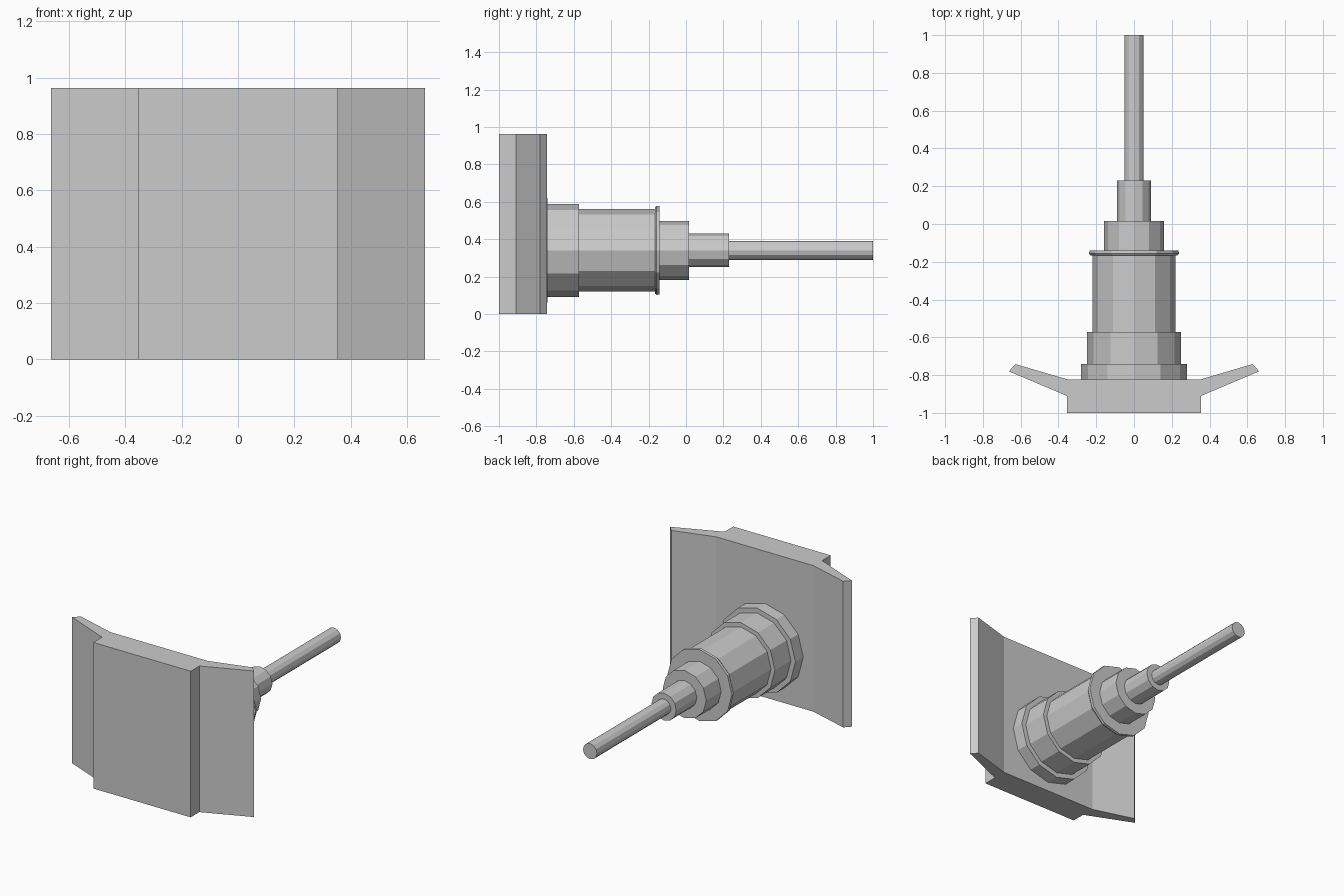
import bpy, bmesh, math

if "Cube" in bpy.data.objects:
    bpy.data.objects.remove(bpy.data.objects["Cube"])

AXIS_Z = 0.34
SIDES = 12


def finish(name, bm):
    bmesh.ops.recalc_face_normals(bm, faces=bm.faces)
    me = bpy.data.meshes.new(name)
    bm.to_mesh(me)
    bm.free()
    ob = bpy.data.objects.new(name, me)
    bpy.context.collection.objects.link(ob)
    return ob


def turned(name, profile):
    """Faceted solid around the y axis from (y, radius) pairs."""
    bm = bmesh.new()
    rings = []
    for y, r in profile:
        angles = [2 * math.pi * i / SIDES for i in range(SIDES)]
        rings.append([bm.verts.new((r * math.cos(a), y, AXIS_Z + r * math.sin(a))) for a in angles])
    for a, b in zip(rings, rings[1:]):
        for i in range(SIDES):
            j = (i + 1) % SIDES
            bm.faces.new((a[i], a[j], b[j], b[i]))
    bm.faces.new(rings[0])
    bm.faces.new(rings[-1])
    return finish(name, bm)


# Front plate with swept-back wings, extruded upward from a mirrored outline
half = [(0.355, -1.0), (0.355, -0.91), (0.663, -0.78), (0.627, -0.742), (0.355, -0.822)]
outline = half + [(-x, y) for x, y in reversed(half)]
bm = bmesh.new()
face = bm.faces.new([bm.verts.new((x, y, 0)) for x, y in outline])
ext = bmesh.ops.extrude_face_region(bm, geom=[face])
top = [g for g in ext["geom"] if isinstance(g, bmesh.types.BMVert)]
bmesh.ops.translate(bm, verts=top, vec=(0, 0, 0.963))
finish("winged_plate", bm)

# Stepped barrel, collar and rod
turned("stepped_barrel", [
    (-0.822, 0.28), (-0.74, 0.28), (-0.74, 0.248), (-0.572, 0.248),
    (-0.572, 0.22), (-0.167, 0.22), (-0.167, 0.23), (-0.157, 0.238),
    (-0.141, 0.236), (-0.141, 0.158), (0.015, 0.158), (0.015, 0.09),
    (0.23, 0.09), (0.23, 0.051), (1.0, 0.051)])
